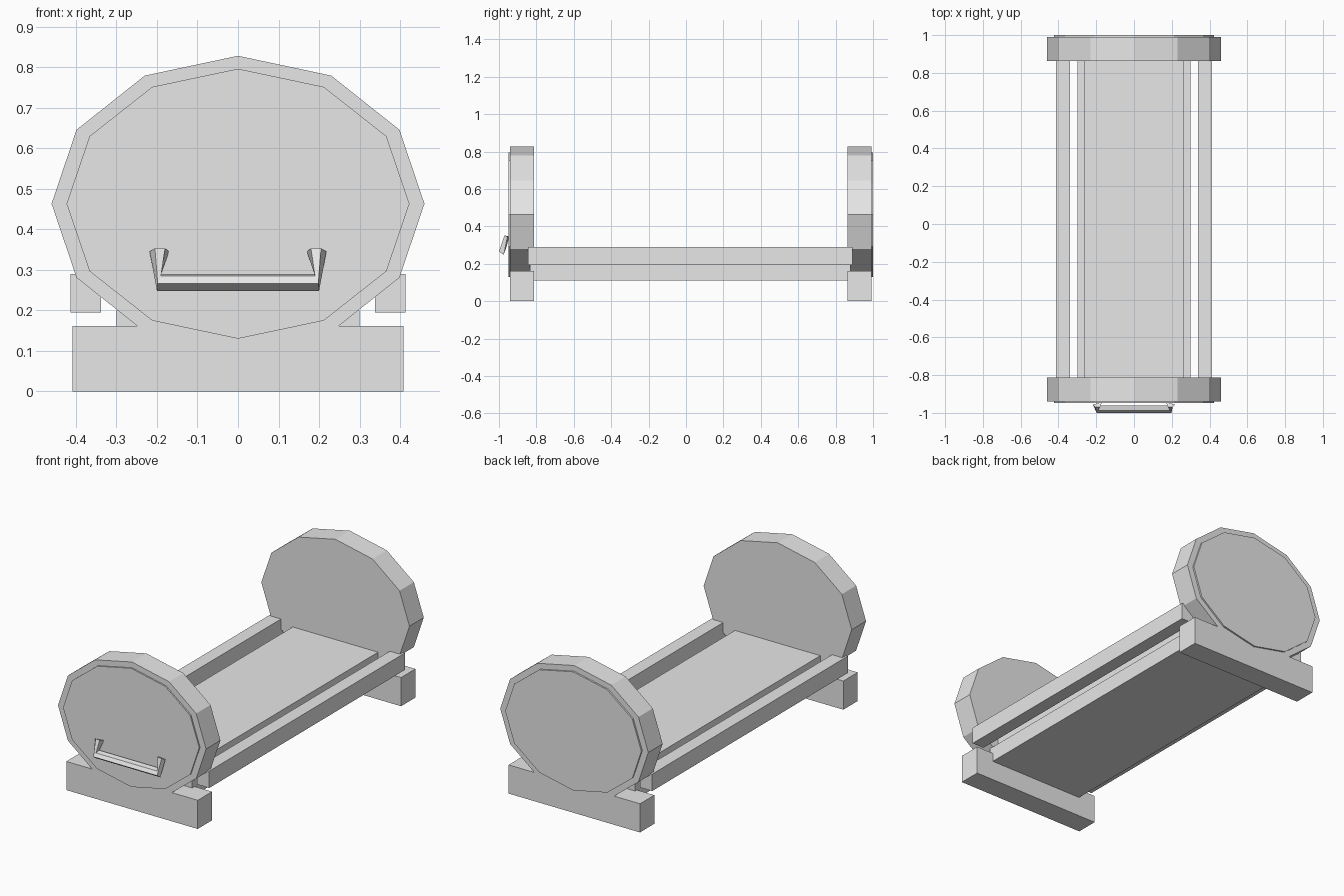
import bpy, bmesh, math

if "Cube" in bpy.data.objects:
    bpy.data.objects.remove(bpy.data.objects["Cube"])

grey = bpy.data.materials.new("light_grey")
grey.diffuse_color = (0.8, 0.8, 0.8, 1)
grey.use_nodes = True
grey.node_tree.nodes["Principled BSDF"].inputs["Base Color"].default_value = grey.diffuse_color


def finish(name, bm):
    bmesh.ops.recalc_face_normals(bm, faces=bm.faces)
    mesh = bpy.data.meshes.new(name)
    bm.to_mesh(mesh)
    bm.free()
    mesh.materials.append(grey)
    ob = bpy.data.objects.new(name, mesh)
    bpy.context.collection.objects.link(ob)
    return ob


def loft(name, rings):
    """Skin a list of equal-length point rings and cap both ends."""
    bm = bmesh.new()
    loops = [[bm.verts.new(p) for p in r] for r in rings]
    n = len(loops[0])
    for a, b in zip(loops, loops[1:]):
        for i in range(n):
            j = (i + 1) % n
            bm.faces.new((a[i], a[j], b[j], b[i]))
    bm.faces.new(loops[0])
    bm.faces.new(loops[-1])
    return finish(name, bm)


def box(name, x0, x1, y0, y1, z0, z1):
    ring = lambda z: [(x0, y0, z), (x1, y0, z), (x1, y1, z), (x0, y1, z)]
    return loft(name, [ring(z0), ring(z1)])


def oval(name, rx, rz, y0, y1, cz=0.463, sides=12):
    ring = lambda y: [(rx * math.cos(i * math.tau / sides), y,
                       cz + rz * math.sin(i * math.tau / sides)) for i in range(sides)]
    return loft(name, [ring(y0), ring(y1)])


# End boards, their outer panels and feet
for end, y0, y1, p0, p1 in (("front", -0.94, -0.813, -0.948, -0.93),
                            ("back", 0.864, 0.991, 0.98, 1.0)):
    oval(end + "_end_board", 0.46, 0.365, y0, y1)
    oval(end + "_panel", 0.423, 0.333, p0, p1)
    box(end + "_foot", -0.408, 0.408, y0, y1, 0, 0.161)

# Bed base, mattress and side rails
box("bed_base", -0.3, 0.3, -0.835, 0.88, 0.112, 0.2)
box("mattress", -0.265, 0.265, -0.83, 0.875, 0.19, 0.265)
for side, s in (("left", -1), ("right", 1)):
    box(side + "_rail", *sorted((s * 0.338, s * 0.413)), -0.845, 0.89, 0.195, 0.29)

# Handle: four-sided bar swept up into two splayed legs
leg_top = [(0.218, -0.955, 0.345), (0.205, -0.97, 0.353),
           (0.18, -0.97, 0.353), (0.17, -0.945, 0.345)]
corner = [(0.2, -0.975, 0.248), (0.198, -1.0, 0.266),
          (0.19, -0.988, 0.285), (0.19, -0.96, 0.29)]
flip = lambda ring: [(-x, y, z) for x, y, z in ring]
loft("handle", [flip(leg_top), flip(corner), corner, leg_top])
